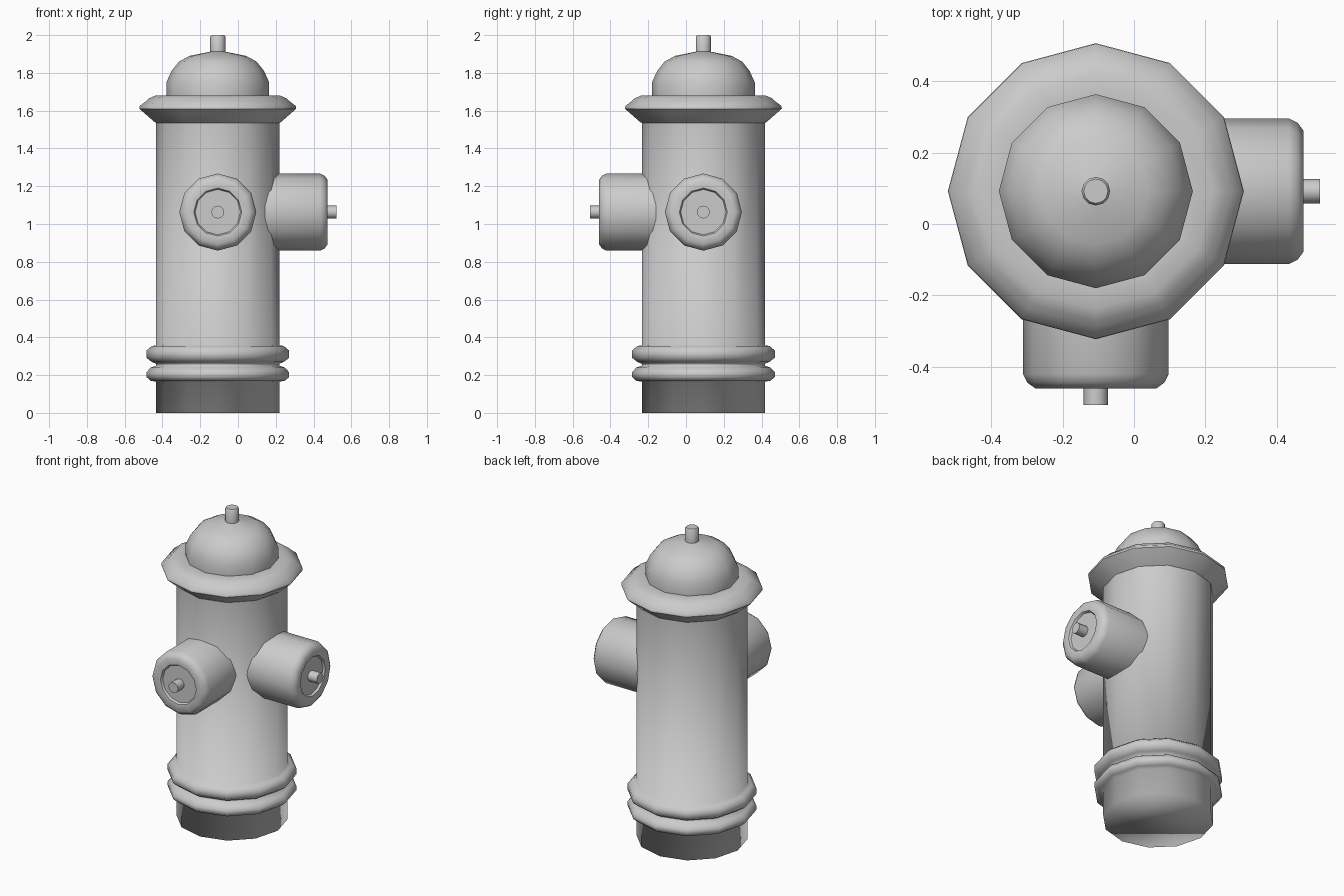
import bpy, bmesh, math
from mathutils import Matrix

if "Cube" in bpy.data.objects:
    bpy.data.objects.remove(bpy.data.objects["Cube"])

CX, CY = -0.107, 0.092   # main axis of the hydrant
SIDES = 12


def lathe(name, profile, matrix, cap_start=False, cap_end=False, angle=50):
    """Revolve (radius, height) points about local z."""
    bm = bmesh.new()
    rings = []
    for r, z in profile:
        rings.append([bm.verts.new((r * math.cos(2 * math.pi * i / SIDES),
                                    r * math.sin(2 * math.pi * i / SIDES), z))
                      for i in range(SIDES)])
    for a, b in zip(rings, rings[1:]):
        for i in range(SIDES):
            j = (i + 1) % SIDES
            bm.faces.new((a[i], a[j], b[j], b[i]))
    if cap_start:
        bm.faces.new(rings[0][::-1])
    if cap_end:
        bm.faces.new(rings[-1])
    bm.normal_update()
    mesh = bpy.data.meshes.new(name)
    bm.to_mesh(mesh)
    bm.free()
    ob = bpy.data.objects.new(name, mesh)
    ob.matrix_world = matrix
    bpy.context.collection.objects.link(ob)
    bpy.ops.object.select_all(action='DESELECT')
    ob.select_set(True)
    bpy.context.view_layer.objects.active = ob
    if angle is None:
        bpy.ops.object.shade_smooth()
    else:
        bpy.ops.object.shade_smooth_by_angle(angle=math.radians(angle))
    return ob


axis = Matrix.Translation((CX, CY, 0))

# Barrel with the two raised base rings
R = 0.326
lathe("barrel", [
    (R, 0), (R, 0.165),
    (0.355, 0.17), (0.378, 0.19), (0.378, 0.215), (0.355, 0.24), (R, 0.25),
    (R, 0.26), (0.35, 0.27), (0.378, 0.292), (0.378, 0.33), (0.35, 0.354), (R, 0.358),
    (R, 1.55)], axis, cap_start=True, angle=None)

# Flange under the bonnet
lathe("flange", [
    (0.31, 1.525), (0.335, 1.54), (0.415, 1.61), (0.413, 1.625),
    (0.38, 1.65), (0.365, 1.665), (0.33, 1.68), (0.272, 1.68)], axis)

# Domed bonnet
lathe("bonnet", [
    (0.272, 1.68), (0.272, 1.75), (0.245, 1.81), (0.205, 1.86),
    (0.15, 1.89), (0.04, 1.912)], axis)

# Operating nut on top
lathe("top_nut", [(0.04, 1.91), (0.04, 1.992), (0.034, 2.0)], axis, cap_end=True)


# Hose outlets: capped nozzle with a small nut
def outlet(name, rotation, end):
    m = Matrix.Translation((CX, CY, 1.063)) @ rotation
    lathe(name + "_nozzle", [
        (0.204, 0.25), (0.204, end - 0.04), (0.192, end - 0.016), (0.17, end),
        (0.127, end - 0.005), (0.12, end - 0.018), (0.034, end - 0.018)], m)
    lathe(name + "_nut", [
        (0.034, end - 0.018), (0.034, end + 0.046)], m, cap_end=True)


outlet("front", Matrix.Rotation(math.radians(90), 4, 'X'), 0.553)
outlet("right", Matrix.Rotation(math.radians(90), 4, 'Y'), 0.582)
